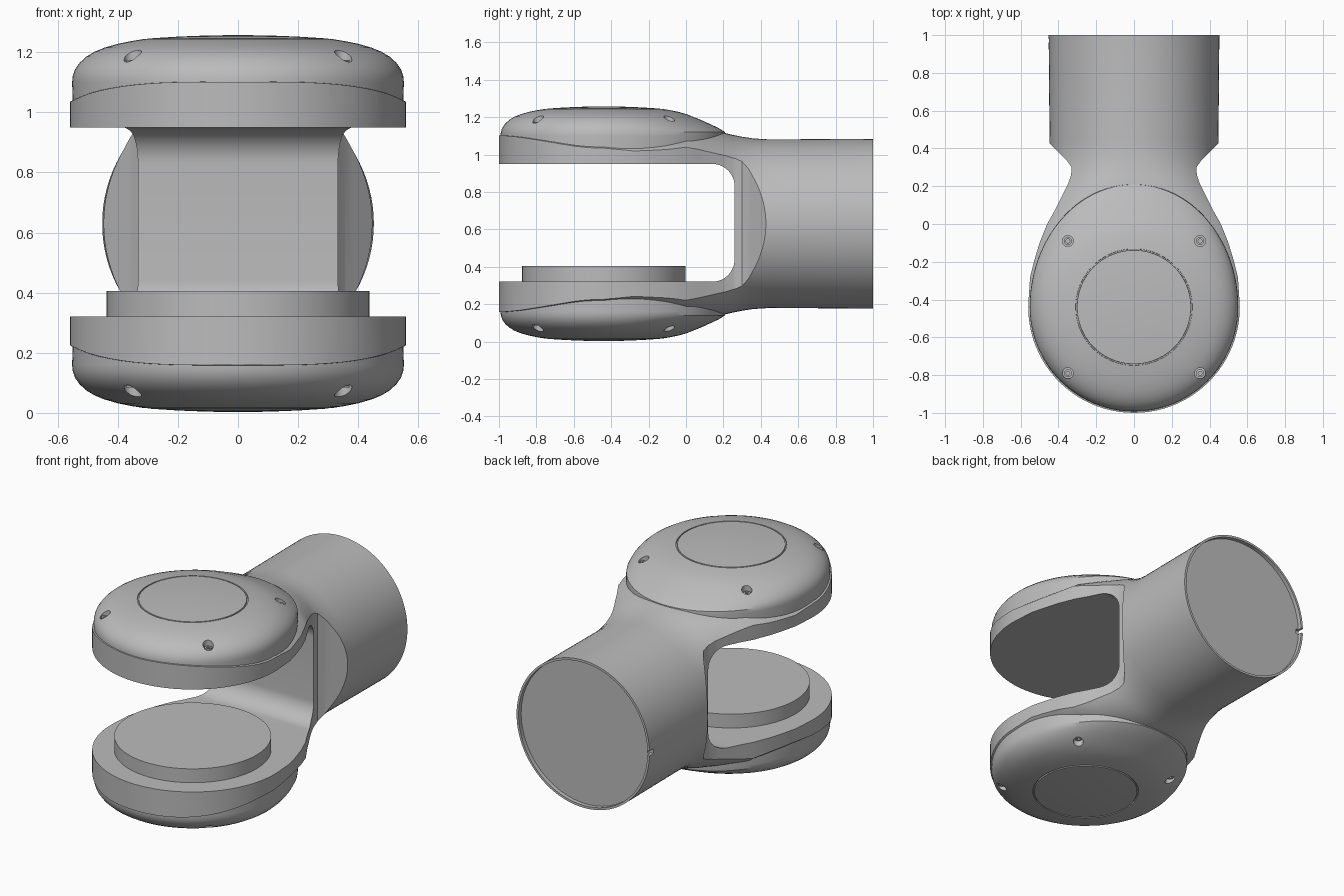
import bpy
import bmesh
from math import sin, cos, pi, sqrt, radians

cube = bpy.data.objects.get("Cube")
if cube:
    bpy.data.objects.remove(cube)

MID = 0.63      # height of the mirror plane
HUB = -0.44     # y of the joint axis

grey = bpy.data.materials.new("satin_grey")
grey.use_nodes = True
grey.diffuse_color = (0.5, 0.5, 0.5, 1)
grey.node_tree.nodes["Principled BSDF"].inputs["Base Color"].default_value = (0.5, 0.5, 0.5, 1)


def loft(name, rings):
    """Skin matching closed rings and close both ends."""
    bm = bmesh.new()
    rows = [[bm.verts.new(p) for p in ring] for ring in rings]
    n = len(rows[0])
    for a, b in zip(rows, rows[1:]):
        for i in range(n):
            j = (i + 1) % n
            bm.faces.new((a[i], a[j], b[j], b[i]))
    bm.faces.new(rows[0])
    bm.faces.new(rows[-1])
    bmesh.ops.recalc_face_normals(bm, faces=bm.faces)
    mesh = bpy.data.meshes.new(name)
    bm.to_mesh(mesh)
    bm.free()
    mesh.materials.append(grey)
    obj = bpy.data.objects.new(name, mesh)
    bpy.context.collection.objects.link(obj)
    return obj


def select(obj):
    bpy.ops.object.select_all(action='DESELECT')
    obj.select_set(True)
    bpy.context.view_layer.objects.active = obj


def combine(obj, tool, operation='DIFFERENCE'):
    select(obj)
    mod = obj.modifiers.new("cut", 'BOOLEAN')
    mod.operation, mod.solver, mod.object = operation, 'EXACT', tool
    bpy.ops.object.modifier_apply(modifier=mod.name)
    bpy.data.objects.remove(tool)


def smooth(obj, angle=30):
    select(obj)
    bpy.ops.object.shade_smooth_by_angle(angle=radians(angle))


def circle(x, y, z, r, n=96, stretch=1):
    """Flat ring; the back half can be stretched into an egg."""
    pts = []
    for i in range(n):
        a = 2 * pi * i / n
        dy = r * sin(a)
        pts.append((x + r * cos(a), y + dy * (stretch if dy > 0 else 1), z))
    return pts


def section(y, w, h, e, n=96):
    """Upright superellipse across the arm."""
    pts = []
    for i in range(n):
        c, s = cos(2 * pi * i / n), sin(2 * pi * i / n)
        px = w * abs(c) ** (2 / e) * (1 if c > 0 else -1)
        pz = h * abs(s) ** (2 / e) * (1 if s > 0 else -1)
        pts.append((px, y, MID + pz))
    return pts


# Fork body: round tube blending into a broad, flat-topped front
body = loft("fork_body", [section(*row) for row in (
    (-1.1, .74, .465, 3), (-.7, .73, .49, 3), (HUB, .72, .5, 3), (-.2, .66, .5, 3),
    (0, .6, .5, 3), (.1, .52, .497, 2.8), (.2, .465, .487, 2.5), (.25, .455, .475, 2.3),
    (.3, .45, .465, 2.15), (.36, .448, .456, 2.05), (.44, .447, .451, 2),
    (1, .452, .453, 2), (1, .438, .439, 2), (.975, .438, .439, 2))])

# Plan outline: round hub, narrow waist, flare out to the tube
half = [(.56 * sin(radians(a)), HUB - .56 * cos(radians(a))) for a in range(0, 97, 4)]
half += [(.55, -.28), (.53, -.2), (.5, -.1), (.46, 0), (.415, .08), (.38, .15),
         (.35, .21), (.333, .26), (.33, .3), (.355, .335), (.45, .43), (.5, .48), (.5, 1.2)]
outline = half + [(-x, y) for x, y in reversed(half[1:])]
plan = loft("plan_cutter", [[(x, y, z) for x, y in outline] for z in (-.5, 2)])
combine(body, plan, 'INTERSECT')

# Gap between the two arms, with rounded inner corners
GAP_LOW, GAP_HIGH, WALL, R = .32, .95, .26, .12
gap = [(-1.3, GAP_LOW)]
for i in range(13):
    a = pi / 2 * i / 12
    gap.append((WALL - R + R * sin(a), GAP_LOW + R - R * cos(a)))
for i in range(13):
    a = pi / 2 * i / 12
    gap.append((WALL - R + R * cos(a), GAP_HIGH - R + R * sin(a)))
gap.append((-1.3, GAP_HIGH))
combine(body, loft("gap_cutter", [[(x, y, z) for y, z in gap] for x in (-1, 1)]))

# Small locating notch in the tube rim
combine(body, loft("notch_cutter", [
    [(x, .96, MID - .015), (x, 1.1, MID - .015), (x, 1.1, MID + .015), (x, .96, MID + .015)]
    for x in (-.5, -.42)]))
smooth(body)

# Domed covers: radius, height from the mid plane, stretch of the back half
cover_profile = (
    (.549, .37, 1.18), (.552, .47, 1.18), (.55, .49, 1.18), (.543, .512, 1.13),
    (.527, .535, 1.07), (.505, .555, 1.03), (.477, .572, 1), (.445, .585, 1),
    (.40, .598, 1), (.35, .608, 1), (.309, .6145, 1), (.308, .607, 1),
    (.302, .607, 1), (.301, .6155, 1), (.2, .622, 1), (.1, .626, 1), (.01, .627, 1))

for side, label in ((1, "upper"), (-1, "lower")):
    cover = loft(label + "_cover",
                 [circle(0, HUB, MID + side * h, r, stretch=s) for r, h, s in cover_profile])
    for sx in (-1, 1):
        for sy in (-1, 1):
            x, y = sx * .35, HUB + sy * .35
            combine(cover, loft("screw_hole_cutter", [
                circle(x, y, MID + side * h, .029, 24) for h in (.525, .7)]))
            # Screw head with a hexagonal socket
            screw = loft(label + "_cover_screw", [
                circle(x, y, MID + side * h, .021, 24) for h in (.515, .545)])
            combine(screw, loft("socket_cutter", [
                circle(x, y, MID + side * h, .011, 6) for h in (.53, .6)]))
            smooth(screw)
    smooth(cover)

# Raised mounting disc on the lower arm
disc = loft("mounting_disc", [circle(0, HUB, z, .437) for z in (.3, .405)])
smooth(disc)
